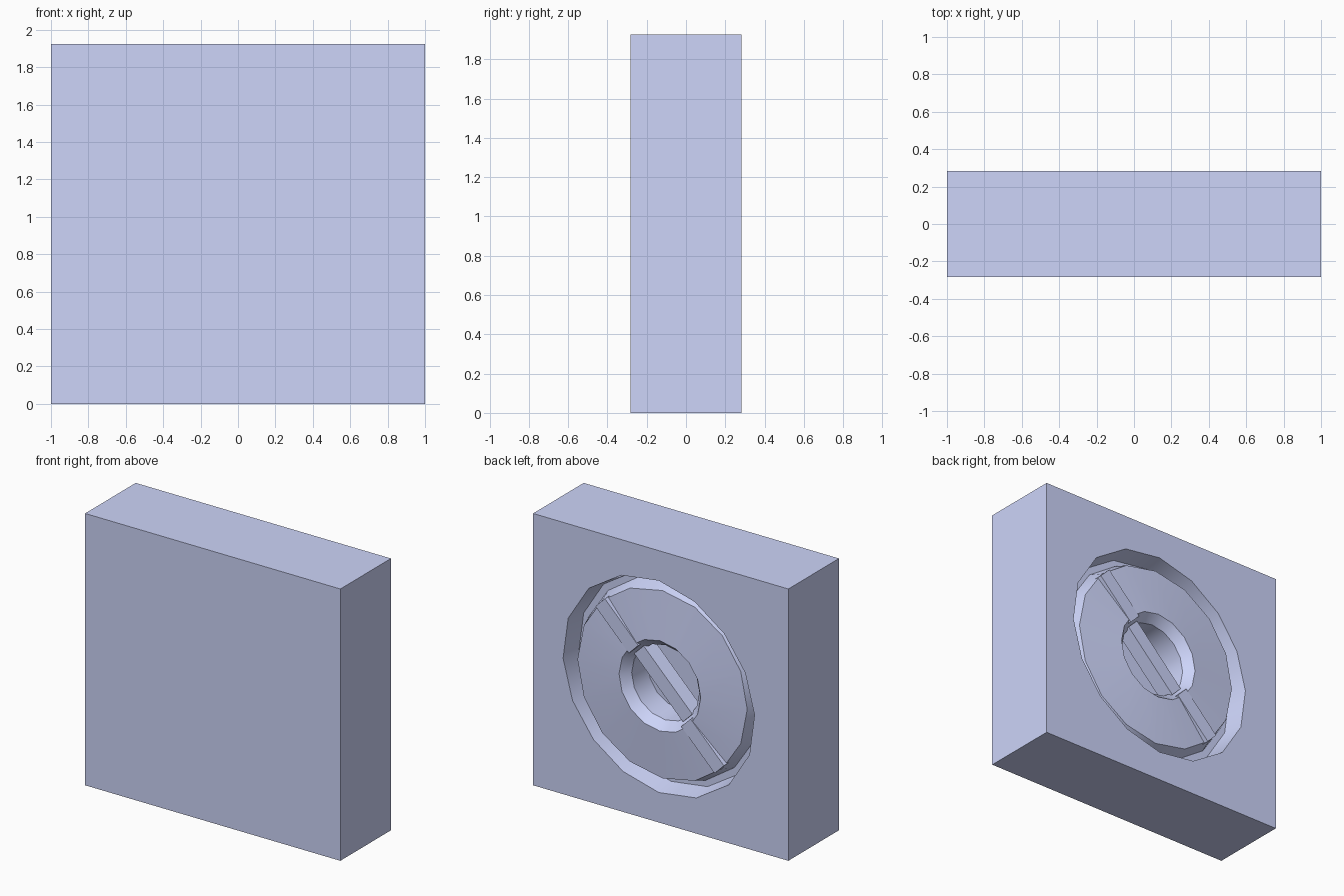
import bpy, bmesh
from math import sin, cos, pi, radians
from mathutils import Matrix, Vector

if "Cube" in bpy.data.objects:
    bpy.data.objects.remove(bpy.data.objects["Cube"])

W, D, H = 1.0, 0.283, 1.925      # half width, half depth, height
CX, CZ = 0.015, 0.9625           # centre of the round recess
SIDES = 16

blue = bpy.data.materials.new("soft_blue")
blue.diffuse_color = (0.61, 0.66, 0.95, 1)
blue.use_nodes = True
blue.node_tree.nodes["Principled BSDF"].inputs["Base Color"].default_value = blue.diffuse_color


def finish(bm, name):
    bmesh.ops.recalc_face_normals(bm, faces=bm.faces)
    me = bpy.data.meshes.new(name)
    bm.to_mesh(me)
    bm.free()
    me.materials.append(blue)
    ob = bpy.data.objects.new(name, me)
    bpy.context.collection.objects.link(ob)
    bpy.ops.object.select_all(action='DESELECT')
    ob.select_set(True)
    bpy.context.view_layer.objects.active = ob
    bpy.ops.object.shade_smooth_by_angle(angle=radians(30))
    return ob


# Block with its back face left open for the recess
bm = bmesh.new()
bmesh.ops.create_cube(bm, size=1, matrix=Matrix.Translation((0, 0, H / 2))
                      @ Matrix.Diagonal((2 * W, 2 * D, H, 1)))
back = max(bm.faces, key=lambda f: f.calc_center_median().y)
border = list(back.edges)
bmesh.ops.delete(bm, geom=[back], context='FACES_ONLY')

# Round recess: outer groove, raised ring, bevelled hub hole (radius, depth)
profile = [(0.75, 0), (0.725, 0.14), (0.70, 0.14), (0.665, 0.04),
           (0.32, 0.012), (0.265, 0.075), (0.255, 0.24)]
rings = []
for r, d in profile:
    ring = []
    for i in range(SIDES):
        a = 2 * pi * i / SIDES
        q = r * (1 + 0.035 * cos(2 * a - pi / 2)) if r > 0.7 else r
        ring.append(bm.verts.new((CX + q * cos(a), D - d, CZ + q * sin(a))))
    rings.append(ring)
for a, b in zip(rings, rings[1:]):
    for i in range(SIDES):
        j = (i + 1) % SIDES
        bm.faces.new((a[i], a[j], b[j], b[i]))
bm.faces.new(rings[-1])

# Flat back face around the recess
rim = [bm.edges.get((rings[0][i], rings[0][i - 1])) for i in range(SIDES)]
bmesh.ops.triangle_fill(bm, edges=border + rim, use_beauty=True,
                        normal=Vector((0, 1, 0)))
finish(bm, "recessed_block")


# Diagonal bar: low strips over the ring and a lower bridge across the hub
def diagonal_bar(name, start, end, width, top, bottom):
    bm = bmesh.new()
    bmesh.ops.create_cube(bm, size=1, matrix=Matrix.Diagonal((end - start, bottom - top, width, 1)))
    for v in bm.verts:
        if v.co.y > 0:
            v.co.z *= 0.8
    turn = Matrix.Rotation(radians(-45), 4, 'Y')
    place = Matrix.Translation((CX, D - (top + bottom) / 2, CZ))
    shift = Matrix.Translation(((start + end) / 2, 0, 0))
    bmesh.ops.transform(bm, verts=bm.verts, matrix=place @ turn @ shift)
    finish(bm, name)


diagonal_bar("ring_strip_upper", 0.29, 0.66, 0.13, 0.01, 0.1)
diagonal_bar("ring_strip_lower", -0.66, -0.29, 0.13, 0.01, 0.1)
diagonal_bar("hub_bridge", -0.27, 0.27, 0.13, 0.05, 0.15)
